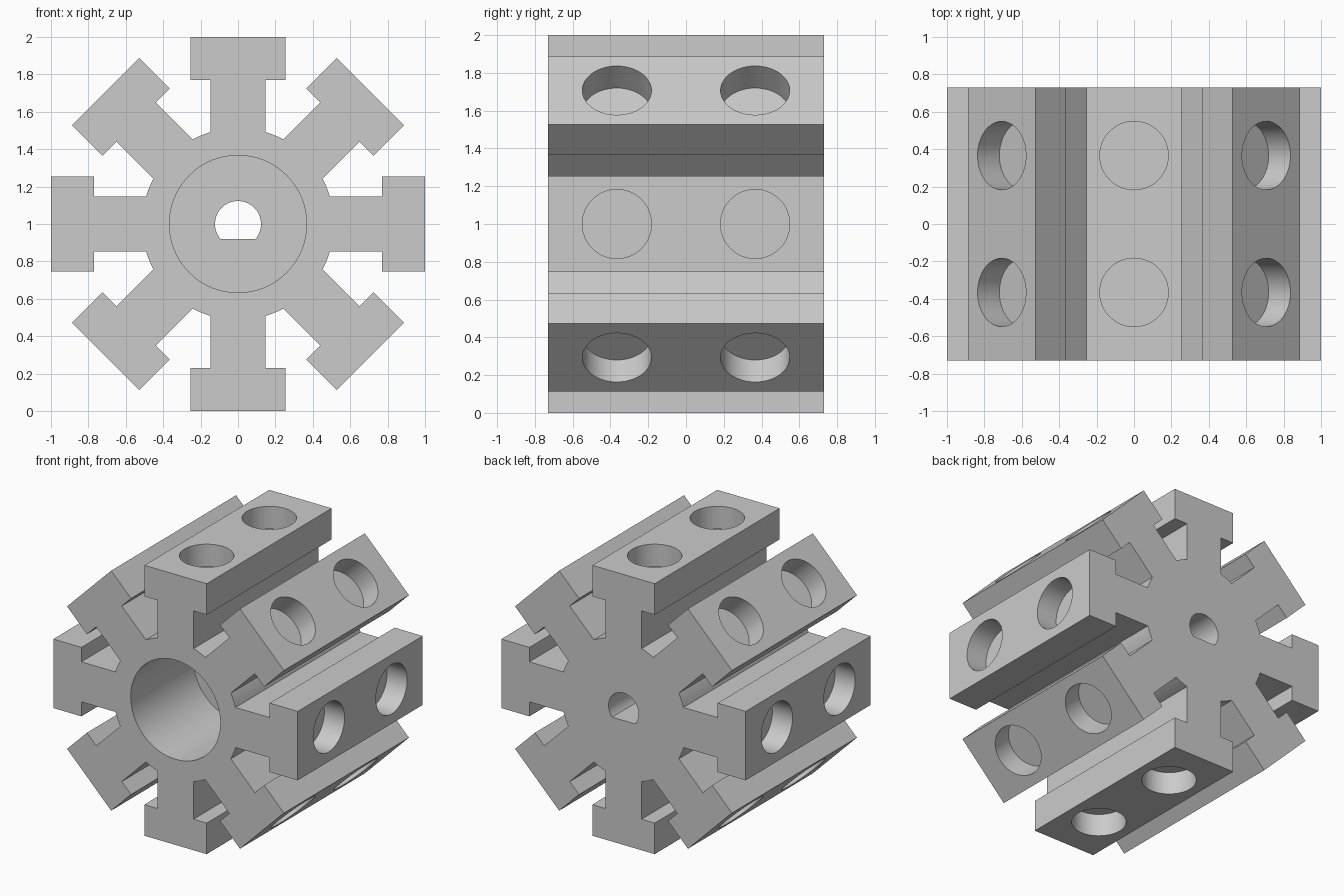
import bpy, bmesh, math
from mathutils import Vector, Matrix

if "Cube" in bpy.data.objects:
    bpy.data.objects.remove(bpy.data.objects["Cube"])

ARMS, HALF_LEN, CZ = 8, 0.73, 1.0
HUB_R, STEM, HEAD, HEAD_IN = 0.513, 0.148, 0.255, 0.77
HOLE_R, HOLE_Y, HOLE_DEPTH = 0.183, 0.366, 0.165

grey = bpy.data.materials.new("light grey")
grey.diffuse_color = (0.6, 0.6, 0.6, 1)
grey.use_nodes = True
grey.node_tree.nodes["Principled BSDF"].inputs["Base Color"].default_value = grey.diffuse_color


def prism(bm, pts, y0, y1):
    """Closed prism along y from an (x, z) outline."""
    a = [bm.verts.new((x, y0, z)) for x, z in pts]
    b = [bm.verts.new((x, y1, z)) for x, z in pts]
    n = len(pts)
    bm.faces.new(a)
    bm.faces.new(b[::-1])
    for i in range(n):
        j = (i + 1) % n
        bm.faces.new((a[j], a[i], b[i], b[j]))


def finish(bm, name):
    bmesh.ops.recalc_face_normals(bm, faces=bm.faces)
    me = bpy.data.meshes.new(name)
    bm.to_mesh(me)
    bm.free()
    ob = bpy.data.objects.new(name, me)
    bpy.context.collection.objects.link(ob)
    return ob


# Star-shaped body: eight T-shaped arms joined by arcs of the hub circle
root = math.sqrt(HUB_R ** 2 - STEM ** 2)
arm = [(-STEM, root), (-STEM, HEAD_IN), (-HEAD, HEAD_IN), (-HEAD, 1.0),
       (HEAD, 1.0), (HEAD, HEAD_IN), (STEM, HEAD_IN), (STEM, root)]
step = 2 * math.pi / ARMS
half = math.asin(STEM / HUB_R)
outline = []
for k in range(ARMS):
    t = k * step
    c, s = math.cos(t), math.sin(t)
    outline += [(x * c + r * s, CZ - x * s + r * c) for x, r in arm]
    for i in range(1, 4):
        u = t + half + (step - 2 * half) * i / 4
        outline.append((HUB_R * math.sin(u), CZ + HUB_R * math.cos(u)))
bm = bmesh.new()
prism(bm, outline, -HALF_LEN, HALF_LEN)
body = finish(bm, "slotted_hub")
body.data.materials.append(grey)

# Cutter: large front bore plus two blind pockets in every arm head
bm = bmesh.new()
circle = [2 * math.pi * i / 64 for i in range(64)]
prism(bm, [(0.367 * math.cos(a), CZ + 0.367 * math.sin(a)) for a in circle],
      -HALF_LEN - 0.1, 0.0)
for k in range(ARMS):
    rot = Matrix.Translation((0, 0, CZ)) @ Matrix.Rotation(k * step, 4, 'Y')
    for y in (-HOLE_Y, HOLE_Y):
        mid = 1.0 - HOLE_DEPTH + 0.11
        bmesh.ops.create_cone(bm, cap_ends=True, segments=48, radius1=HOLE_R,
                              radius2=HOLE_R, depth=0.22,
                              matrix=rot @ Matrix.Translation((0, y, mid)))
pockets = finish(bm, "pocket_cutter")

# Cutter: D-shaped shaft hole through the back wall
R, FLAT = 0.123, -0.08
a0 = math.asin(FLAT / R)
dpts = [a0 + (math.pi - 2 * a0) * i / 40 for i in range(41)]
bm = bmesh.new()
prism(bm, [(R * math.cos(a), CZ + R * math.sin(a)) for a in dpts],
      -0.1, HALF_LEN + 0.1)
shaft = finish(bm, "shaft_cutter")

for cutter in (pockets, shaft):
    cutter.hide_render = True
    mod = body.modifiers.new(cutter.name, 'BOOLEAN')
    mod.operation, mod.solver, mod.object = 'DIFFERENCE', 'EXACT', cutter

bpy.context.view_layer.objects.active = body
body.select_set(True)
for mod in list(body.modifiers):
    bpy.ops.object.modifier_apply(modifier=mod.name)
for cutter in (pockets, shaft):
    bpy.data.objects.remove(cutter)
bpy.ops.object.shade_smooth_by_angle(angle=math.radians(25))
